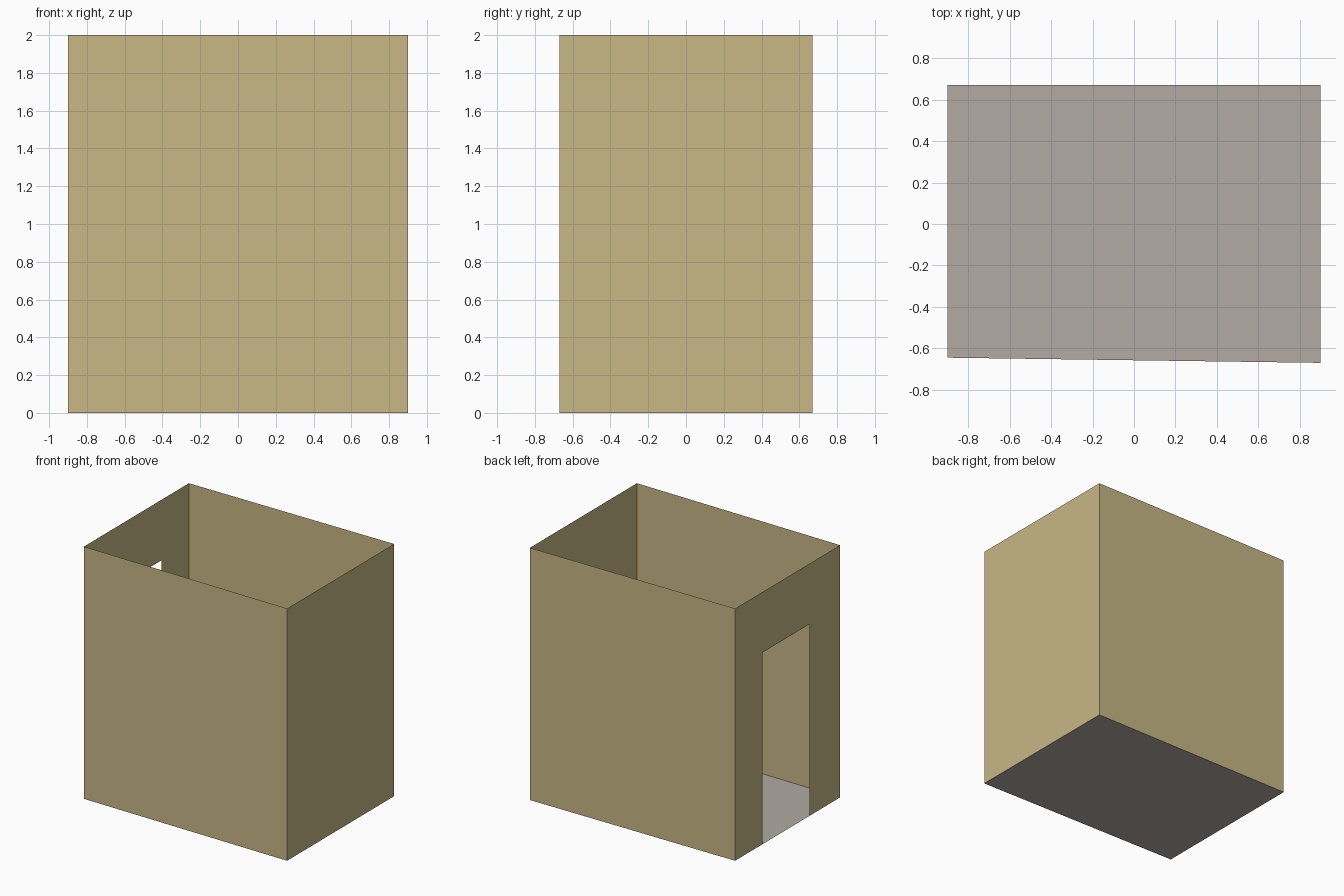
import bpy
import bmesh

if "Cube" in bpy.data.objects:
    bpy.data.objects.remove(bpy.data.objects["Cube"])

H = 2.0
FL, FR, BR, BL = (-0.9, -0.645), (0.9, -0.67), (0.9, 0.67), (-0.9, 0.67)
DOOR_Y0, DOOR_Y1, DOOR_H = -0.26, 0.33, 1.52


def material(name, rgb):
    m = bpy.data.materials.new(name)
    m.diffuse_color = (*rgb, 1.0)
    m.use_nodes = True
    m.node_tree.nodes["Principled BSDF"].inputs["Base Color"].default_value = m.diffuse_color
    return m


wall_mat = material("tan wall", (0.578, 0.479, 0.238))
floor_mat = material("grey floor", (0.445, 0.402, 0.367))


def sheet(name, polys, mat):
    """Thin surface made of flat polygons, shared corners welded."""
    bm = bmesh.new()
    for poly in polys:
        bm.faces.new([bm.verts.new(p) for p in poly])
    bmesh.ops.remove_doubles(bm, verts=bm.verts, dist=1e-5)
    mesh = bpy.data.meshes.new(name)
    bm.to_mesh(mesh)
    bm.free()
    mesh.materials.append(mat)
    ob = bpy.data.objects.new(name, mesh)
    bpy.context.collection.objects.link(ob)
    return ob


def upright(a, b):
    return [(*a, 0), (*b, 0), (*b, H), (*a, H)]


# Floor and the three plain walls
sheet("floor", [[(*p, 0) for p in (FL, FR, BR, BL)]], floor_mat)
for name, a, b in (("front_wall", FL, FR), ("right_wall", FR, BR), ("back_wall", BR, BL)):
    sheet(name, [upright(a, b)], wall_mat)

# Left wall: one outline running around the doorway
x = BL[0]
outline = [(BL[1], 0), (DOOR_Y1, 0), (DOOR_Y1, DOOR_H), (DOOR_Y0, DOOR_H),
           (DOOR_Y0, 0), (FL[1], 0), (FL[1], H), (BL[1], H)]
sheet("door_wall", [[(x, y, z) for y, z in outline]], wall_mat)
